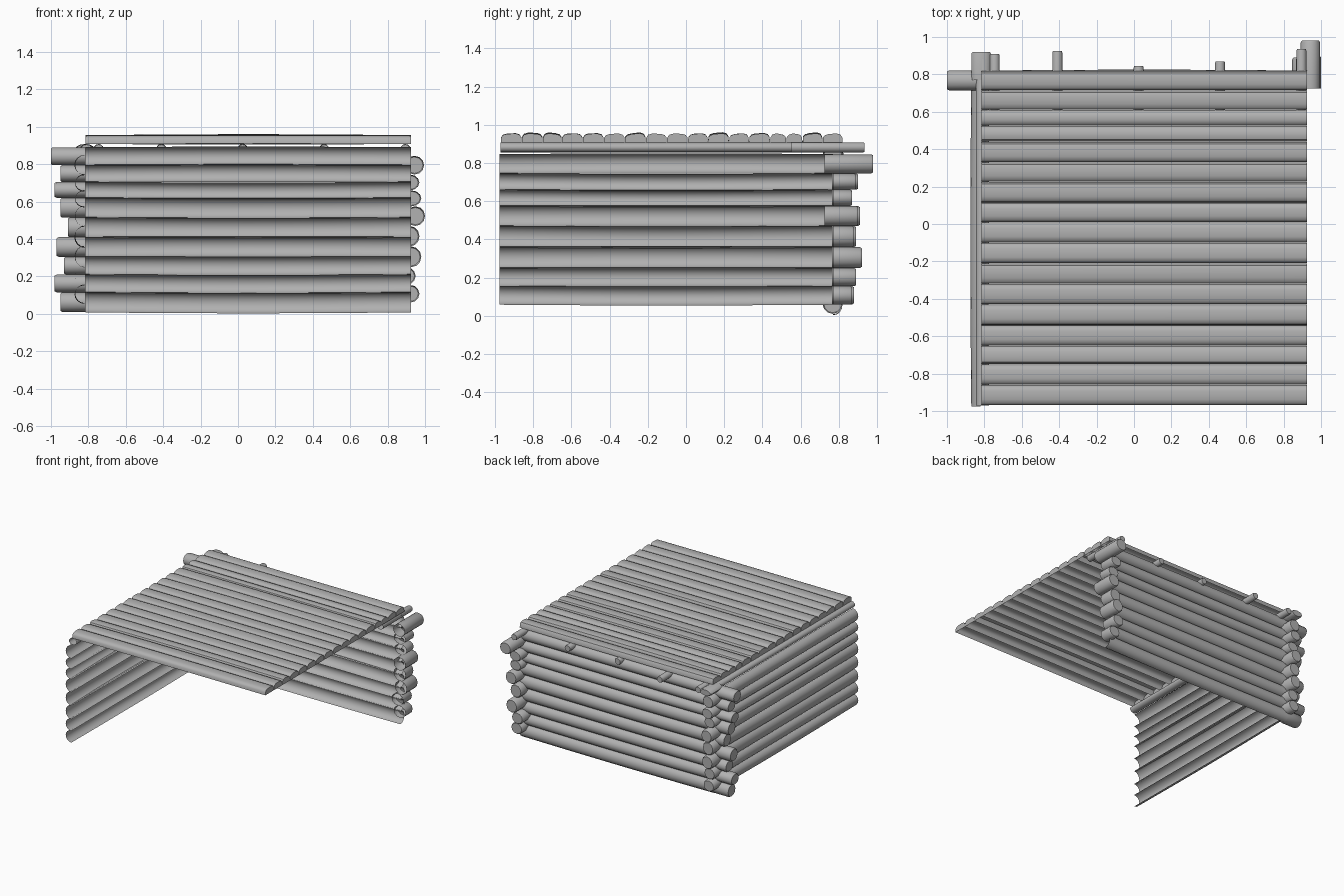
import bpy, bmesh, math, random
from mathutils import Vector

if "Cube" in bpy.data.objects:
    bpy.data.objects.remove(bpy.data.objects["Cube"])

random.seed(4)
wood = bpy.data.materials.new("dark_grey_wood")
wood.diffuse_color = (.44, .44, .44, 1)
wood.use_nodes = True
wood.node_tree.nodes["Principled BSDF"].inputs["Base Color"].default_value = wood.diffuse_color


def loft(name, axis, rings, closed=True, caps=(True, True), outward=None):
    """rings: list of (t, [(side, z), ...]) swept along the x or y axis"""
    bm = bmesh.new()
    rows = []
    for t, pts in rings:
        rows.append([bm.verts.new((t, u, v) if axis == 'x' else (u, t, v)) for u, v in pts])
    n = len(rows[0])
    for a, b in zip(rows, rows[1:]):
        for i in range(n if closed else n - 1):
            j = (i + 1) % n
            bm.faces.new((a[i], a[j], b[j], b[i]))
    for row, cap in zip((rows[0], rows[-1]), caps):
        if cap:
            bm.faces.new(row)
    bmesh.ops.recalc_face_normals(bm, faces=bm.faces[:])
    bm.normal_update()
    if outward:
        flip = sum(f.normal.dot(Vector(outward)) * f.calc_area() for f in bm.faces) < 0
    else:  # tubes: normals must point away from the centre
        mid = sum((v.co for v in bm.verts), Vector()) / len(bm.verts)
        flip = sum(f.normal.dot(f.calc_center_median() - mid) for f in bm.faces) < 0
    if flip:
        bmesh.ops.reverse_faces(bm, faces=bm.faces[:])
    me = bpy.data.meshes.new(name)
    bm.to_mesh(me)
    bm.free()
    me.materials.append(wood)
    ob = bpy.data.objects.new(name, me)
    bpy.context.collection.objects.link(ob)
    bpy.context.view_layer.objects.active = ob
    ob.select_set(True)
    bpy.ops.object.shade_smooth_by_angle(angle=math.radians(40))
    ob.select_set(False)


def ellipse(u, v, ru, rv, n=12):
    return [(u + ru * math.cos(2 * math.pi * i / n), v + rv * math.sin(2 * math.pi * i / n))
            for i in range(n)]


def stub(name, axis, inner, tip, u, v, ru, rv):
    """short log end: open inside the wall, capped with a softened rim at the tip"""
    e = .01 if tip > inner else -.01
    loft(name, axis, [(inner, ellipse(u, v, ru, rv)), (tip - e, ellipse(u, v, ru, rv)),
                      (tip, ellipse(u, v, ru * .88, rv * .88))], caps=(False, True))


def half_log(name, axis, t0, t1, base, sign, z0, z1, outward):
    """outer half of a wall log, gently bowed along its length"""
    bow, lift, seg = random.uniform(-.003, .006), random.uniform(-.006, .004), 8
    rings = []
    for k in range(seg + 1):
        s = math.sin(math.pi * k / seg)
        zc, h = (z0 + z1) / 2 + lift * s, (z1 - z0) / 2 + .002
        pts = []
        for i in range(9):
            a = -math.pi / 2 + math.pi * i / 8
            pts.append((base + sign * (.05 + bow * s) * math.cos(a), zc + h * math.sin(a)))
        rings.append((t0 + (t1 - t0) * k / seg, pts))
    loft(name, axis, rings, False, (False, False), outward)


# back wall logs and their projecting ends at the left corner
back_edges = [.01, .115, .21, .305, .41, .515, .62, .705, .795, .89]
left_tips = [-.95, -.98, -.93, -.97, -.91, -.95, -.98, -.95, -1.0]
for i, tip in enumerate(left_tips):
    z0, z1 = back_edges[i], back_edges[i + 1]
    half_log(f"back_wall_log_{i}", 'x', -.815, .925, .77, 1, z0, z1, (0, 1, 0))
    stub(f"back_log_end_{i}", 'x', -.815, tip, .768, (z0 + z1) / 2, .053, (z1 - z0) / 2)

# left wall logs, with projecting ends at both back corners
side_edges = [.06, .155, .25, .36, .47, .575, .66, .745, .845]
right_tips = [.87, .89, .92, .88, .90, .87, .89, .98]
right_reach = [.97, .95, .98, .97, 1.0, .98, .97, .995]
rear_tips = [.88, .87, .90, .89, .91, .87, .90, .89]
for i in range(8):
    z0, z1 = side_edges[i], side_edges[i + 1]
    zc, r = (z0 + z1) / 2, (z1 - z0) / 2
    half_log(f"left_wall_log_{i}", 'y', -.975, .77, -.82, -1, z0, z1, (-1, 0, 0))
    stub(f"left_log_end_{i}", 'y', .765, rear_tips[i], -.82, zc, .05, r)
    start = .725 if i in (4, 7) else .77
    stub(f"right_log_end_{i}", 'y', start, right_tips[i], right_reach[i] - .052, zc, .052, r)


def beam(name, x0, x1, y0, y1, z0=.855, z1=.908):
    stub(name, 'y', y0, y1, (x0 + x1) / 2, (z0 + z1) / 2, (x1 - x0) / 2, (z1 - z0) / 2)


# beam lying along the top of the left wall, and its stub at the back corner
beam("left_wall_beam", -.845, -.775, -.97, .89)
beam("left_beam_end", -.87, -.765, .77, .92)
# short rafters poking out of the back
for i, (x, y) in enumerate([(-.745, .91), (-.41, .925), (.025, .845), (.46, .87), (.895, .935)]):
    beam(f"rafter_{i}", x - .027, x + .027, .55, y)

# roof planks: rounded tops, hollow underneath, capped ends
edges = [-.97, -.86, -.75, -.65, -.54, -.43, -.32, -.21, -.10, .01,
         .115, .225, .33, .44, .525, .61, .715, .82]
for i, (y0, y1) in enumerate(zip(edges, edges[1:])):
    bend = random.uniform(-.003, .006)
    skew = random.uniform(-.003, .003)
    rings = []
    for k in range(7):
        d = bend * math.sin(math.pi * k / 6)
        b, t = .908 + d, .953 + d
        rings.append((-.815 + 1.74 * k / 6, [
            (y1 - .001, b), (y1 - .002, t - .02), (y1 - .012, t - .006 - skew), (y1 - .032, t - skew),
            (y0 + .032, t + skew), (y0 + .012, t - .006 + skew), (y0 + .002, t - .02), (y0 + .001, b)]))
    loft(f"roof_plank_{i}", 'x', rings, False, (True, True), (0, 0, 1))
